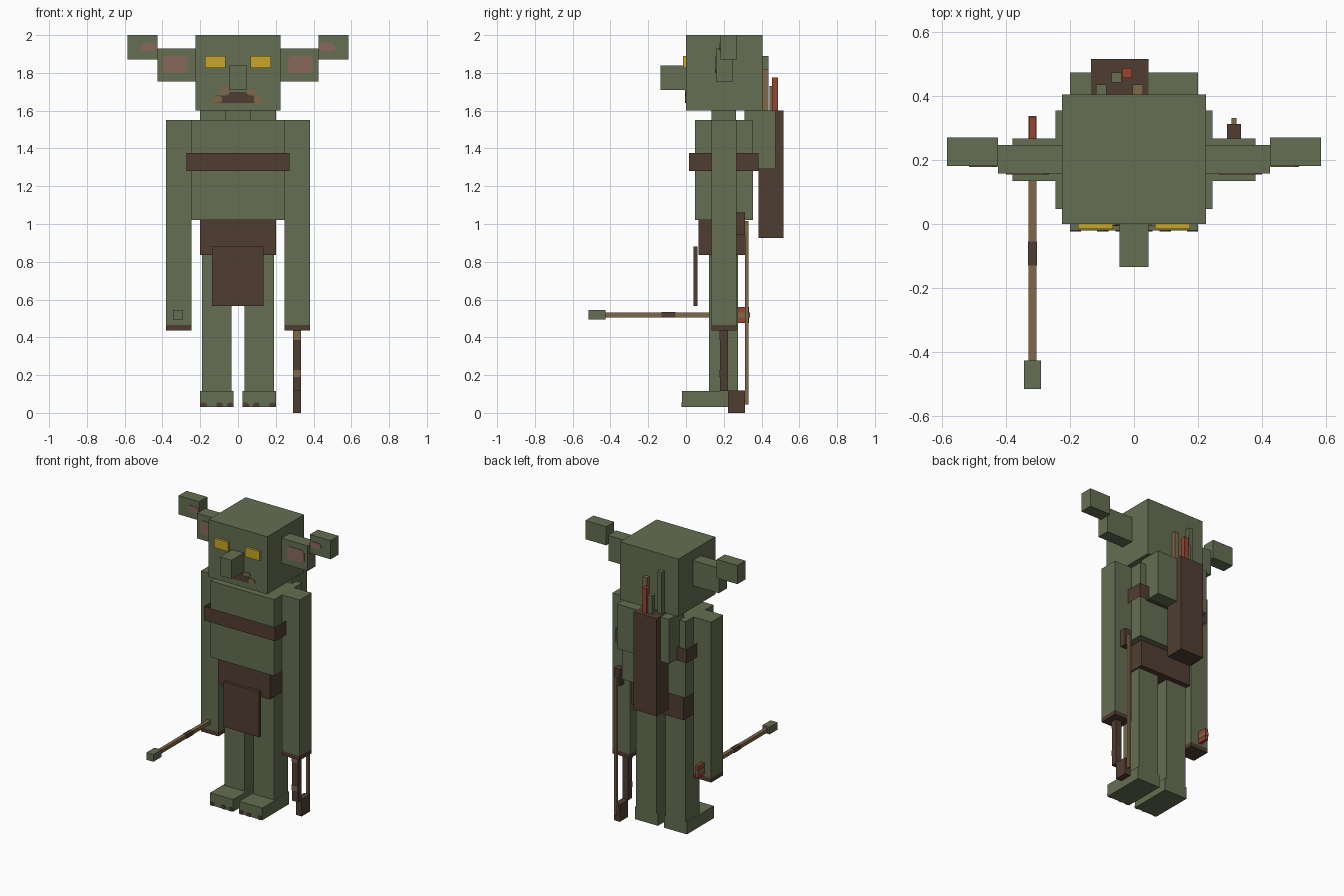
import bpy
import bmesh

cube = bpy.data.objects.get("Cube")
if cube:
    bpy.data.objects.remove(cube, do_unlink=True)


def material(name, *rgb):
    mat = bpy.data.materials.new(name)
    mat.use_nodes = True
    mat.diffuse_color = (*rgb, 1)
    mat.node_tree.nodes["Principled BSDF"].inputs["Base Color"].default_value = (*rgb, 1)
    return mat


green = material("skin_green", .13, .156, .084)
brown = material("dark_leather", .08, .048, .032)
yellow = material("eye_yellow", .578, .381, .023)
pink = material("inner_ear_pink", .246, .141, .102)
tan = material("wood_tan", .216, .138, .069)
red = material("feather_red", .328, .058, .034)


def box(name, mat, xs, ys, zs, chamfer=0, open_ends=False):
    """Box from its extents; chamfer clips the corners seen from the front."""
    bm = bmesh.new()
    bmesh.ops.create_cube(bm, size=1)
    for v in bm.verts:
        v.co = [lo + (c + .5) * (hi - lo) for c, (lo, hi) in zip(v.co, (xs, ys, zs))]
    if chamfer:
        along_y = [e for e in bm.edges if abs(e.verts[0].co.y - e.verts[1].co.y) > .001]
        bmesh.ops.bevel(bm, geom=along_y, offset=chamfer, segments=1, affect='EDGES')
    if open_ends:
        ends = [f for f in bm.faces if abs(f.normal.z) > .9]
        bmesh.ops.delete(bm, geom=ends, context='FACES_ONLY')
    bmesh.ops.recalc_face_normals(bm, faces=bm.faces)
    mesh = bpy.data.meshes.new(name)
    bm.to_mesh(mesh)
    bm.free()
    mesh.materials.append(mat)
    obj = bpy.data.objects.new(name, mesh)
    bpy.context.collection.objects.link(obj)
    return obj


def pair(name, mat, xs, ys, zs, **options):
    """Same box on the left (+x) and the right (-x)."""
    box("left_" + name, mat, xs, ys, zs, **options)
    box("right_" + name, mat, (-xs[1], -xs[0]), ys, zs, **options)


def plate(name, mat, xs, y, zs, **options):
    """Thin painted plate on a surface facing the front."""
    return box(name, mat, xs, (y - .004, y + .002), zs, **options)


# Head with nose, eyes and two-step ears
box("head", green, (-.225, .225), (0, .405), (1.6, 2))
box("nose", green, (-.045, .045), (-.135, 0), (1.71, 1.84))
pair("eye", yellow, (.065, .175), (-.016, 0), (1.825, 1.89))
pair("inner_ear", green, (.225, .425), (.158, .247), (1.755, 1.93))
pair("outer_ear", green, (.425, .585), (.182, .27), (1.87, 2))
for side, sign in (("left", 1), ("right", -1)):
    for part, a, b, y, zs, c in (("inner", .265, .4, .158, (1.8, 1.89), .018),
                                 ("outer", .427, .515, .182, (1.915, 1.957), .015)):
        plate(f"{side}_{part}_ear_lining", pink, sorted((sign * a, sign * b)), y, zs, chamfer=c)

# Mouth and teeth
plate("mouth", brown, (-.13, .09), 0, (1.64, 1.68), chamfer=.01)
plate("lip", brown, (-.06, .06), 0, (1.68, 1.7))
pair("upper_tooth", tan, (.045, .095), (-.006, .002), (1.685, 1.71), chamfer=.008)
pair("lower_tooth", tan, (.085, .13), (-.006, .002), (1.642, 1.678), chamfer=.01)
plate("crooked_tooth", tan, (-.09, -.05), 0, (1.7, 1.735), chamfer=.008)

# Torso, neck, belt, flap and chest strap
box("neck", green, (-.07, .065), (.135, .265), (1.55, 1.6))
box("torso", green, (-.245, .245), (.047, .355), (1.02, 1.55))
box("belt", brown, (-.2, .2), (.066, .312), (.837, 1.02))
box("front_flap", brown, (-.138, .135), (.04, .06), (.567, .88))
box("chest_strap", brown, (-.273, .273), (.017, .383), (1.28, 1.377), open_ends=True)

# Arms, legs and feet
pair("arm", green, (.245, .38), (.135, .267), (.465, 1.55))
pair("hand", brown, (.245, .38), (.135, .267), (.435, .465))
pair("leg", green, (.035, .19), (.122, .276), (.115, .837))
pair("foot", green, (.023, .2), (-.02, .276), (.03, .115))
for i, x in enumerate((.023, .08, .165)):
    pair(f"claw_{i + 1}", brown, (x, x + .035), (-.024, -.018), (.03, .055), chamfer=.008)

# Hood folded on the back, quiver and its arrows
box("back_hood", green, (-.2, .2), (.31, .473), (1.29, 1.6))
box("quiver", brown, (-.135, .045), (.383, .515), (.925, 1.602))
for name, mat, x, y, top in (("red_arrow", red, -.022, .472, 1.775),
                             ("short_arrow", green, -.055, .458, 1.73),
                             ("tall_arrow", green, -.102, .42, 1.89),
                             ("wood_arrow", tan, .012, .42, 1.82)):
    r = .016
    box(name, mat, (x - r, x + r), (y - r, y + r), (1.58, top))

# Bow in the left hand
bow_x = (.29, .334)
box("bow_stave", brown, bow_x, (.18, .222), (.115, .945))
box("bow_lower_tip", brown, bow_x, (.222, .312), (0, .118))
box("bow_upper_tip", brown, bow_x, (.222, .312), (.942, 1.06))
box("bow_string", tan, (.305, .32), (.312, .332), (.045, 1.015))
for name, zs in (("bow_lower_wrap", (.19, .227)), ("bow_upper_wrap", (.387, .433))):
    plate(name, tan, bow_x, .18, zs)

# Arrow in the right hand
box("arrow_shaft", tan, (-.33, -.305), (-.43, .338), (.506, .531))
box("arrow_head", green, (-.344, -.29), (-.515, -.427), (.495, .545))
box("arrow_wrap", brown, (-.332, -.303), (-.13, -.055), (.504, .533))
box("upper_feather", red, (-.328, -.307), (.267, .334), (.531, .56))
box("lower_feather", red, (-.328, -.307), (.267, .334), (.477, .506))
